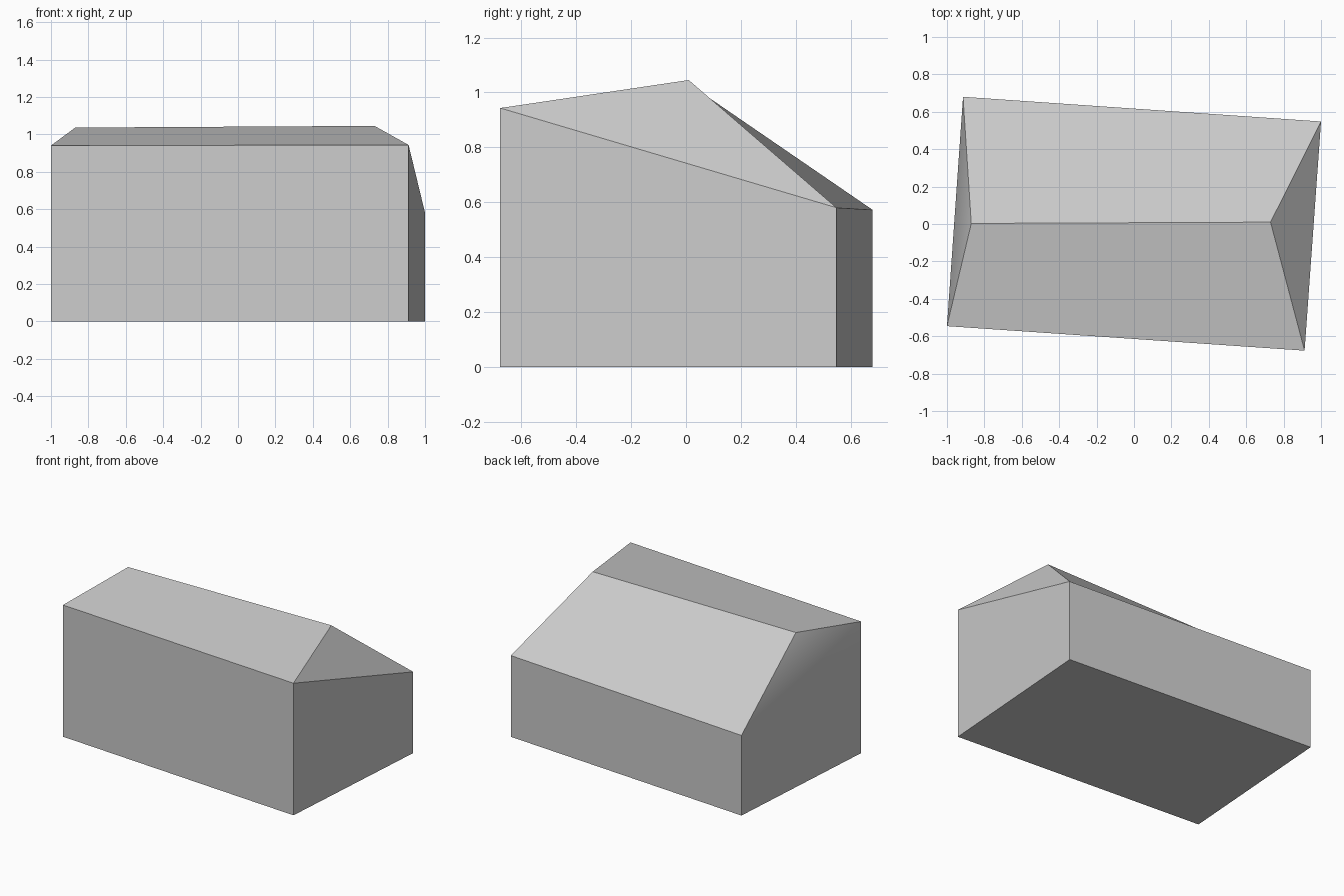
import bpy
import bmesh
import math

cube = bpy.data.objects.get("Cube")
if cube:
    bpy.data.objects.remove(cube, do_unlink=True)

# Plain grey for the whole building
grey = bpy.data.materials.new("light_grey")
grey.use_nodes = True
colour = (0.6, 0.6, 0.6, 1)
grey.diffuse_color = colour
grey.node_tree.nodes["Principled BSDF"].inputs["Base Color"].default_value = colour

# Footprint corners with eave heights, counter-clockwise from front left end
corners = [(-1.0, -0.546, 0.94), (0.912, -0.677, 0.943),
           (1.0, 0.548, 0.58), (-0.914, 0.68, 0.572)]
ridge_ends = [(-0.87, 0.003, 1.036), (0.73, 0.01, 1.045)]

bm = bmesh.new()
base = [bm.verts.new((x, y, 0)) for x, y, z in corners]
eave = [bm.verts.new(c) for c in corners]
ridge = [bm.verts.new(r) for r in ridge_ends]

# Walls and floor
for i in range(4):
    j = (i + 1) % 4
    bm.faces.new((base[i], base[j], eave[j], eave[i]))
bm.faces.new(base[::-1])

# Hipped roof: two long slopes and two hip ends
bm.faces.new((eave[0], eave[1], ridge[1], ridge[0]))
bm.faces.new((eave[2], eave[3], ridge[0], ridge[1]))
bm.faces.new((eave[1], eave[2], ridge[1]))
bm.faces.new((eave[3], eave[0], ridge[0]))
bmesh.ops.recalc_face_normals(bm, faces=bm.faces)

mesh = bpy.data.meshes.new("hip_roof_building")
bm.to_mesh(mesh)
bm.free()
mesh.materials.append(grey)
building = bpy.data.objects.new("hip_roof_building", mesh)
bpy.context.collection.objects.link(building)

# Only the shallow crease at one end is smoothed
bpy.ops.object.select_all(action="DESELECT")
building.select_set(True)
bpy.context.view_layer.objects.active = building
bpy.ops.object.shade_smooth_by_angle(angle=math.radians(30))
